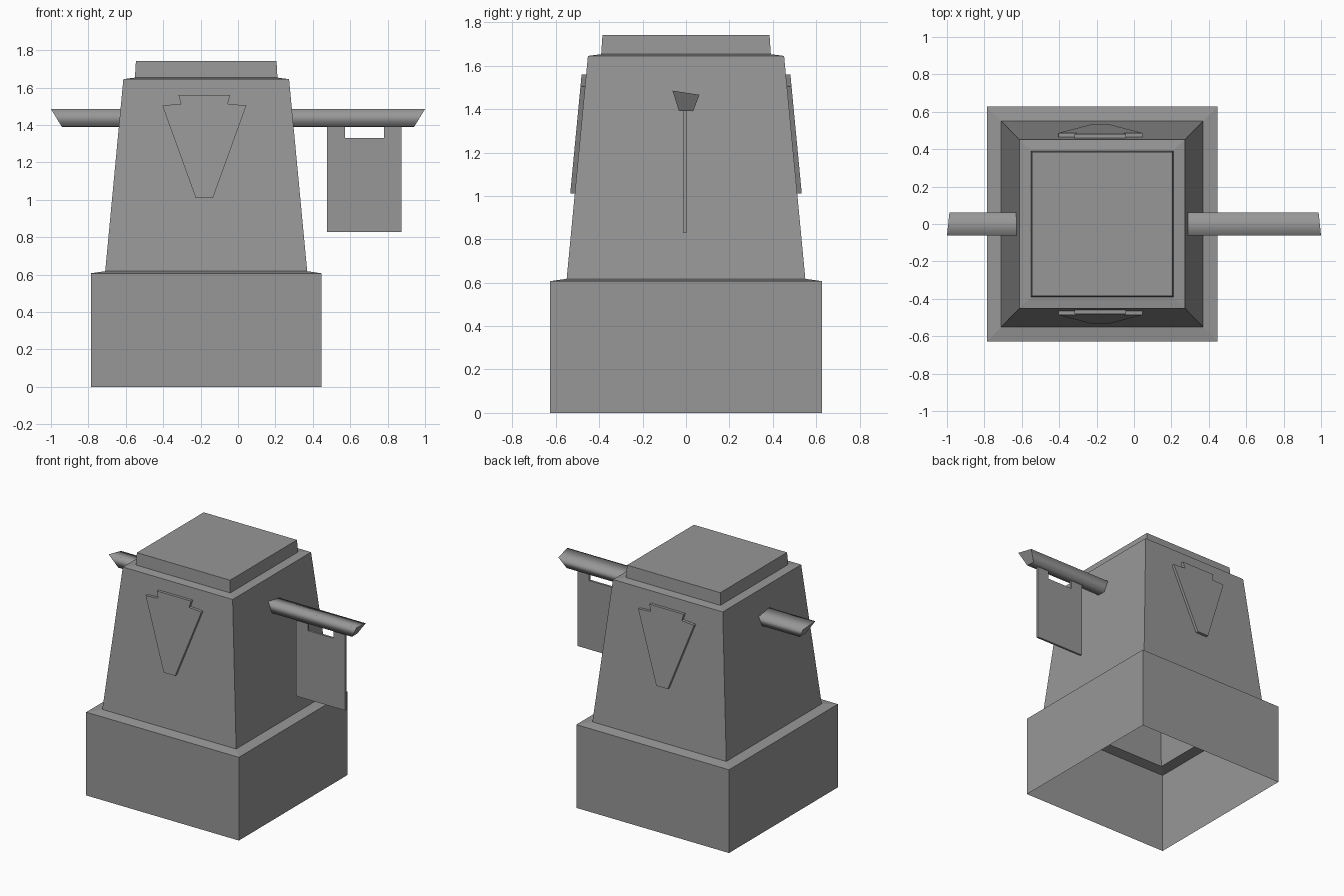
import bpy, bmesh

if "Cube" in bpy.data.objects:
    bpy.data.objects.remove(bpy.data.objects["Cube"])

CX = -0.170  # tower axis

# Dark grey stone for every part
stone = bpy.data.materials.new("dark_grey")
stone.diffuse_color = (.31, .31, .31, 1)
stone.use_nodes = True
stone.node_tree.nodes["Principled BSDF"].inputs["Base Color"].default_value = stone.diffuse_color


def make(name, bm, recalc=True):
    if recalc:
        bmesh.ops.recalc_face_normals(bm, faces=bm.faces[:])
    me = bpy.data.meshes.new(name)
    bm.to_mesh(me)
    bm.free()
    me.materials.append(stone)
    ob = bpy.data.objects.new(name, me)
    bpy.context.collection.objects.link(ob)
    return ob


def loft(name, rings, cap_start=True, cap_end=True):
    """Skin a list of equal-length point rings."""
    bm = bmesh.new()
    vs = [[bm.verts.new(p) for p in r] for r in rings]
    n = len(vs[0])
    for a, b in zip(vs, vs[1:]):
        for i in range(n):
            j = (i + 1) % n
            bm.faces.new((a[i], a[j], b[j], b[i]))
    if cap_start:
        bm.faces.new(vs[0][::-1])
    if cap_end:
        bm.faces.new(vs[-1])
    return make(name, bm, cap_start and cap_end)


# Tower shell: stepped, tapered, open underneath (z, half x, half y)
levels = [(0, .616, .627), (.607, .616, .627), (.618, .540, .550),
          (1.645, .443, .452), (1.653, .381, .391), (1.742, .376, .385)]
loft("tower", [[(CX + sx * hx, sy * hy, z) for sx, sy in
                ((-1, -1), (1, -1), (1, 1), (-1, 1))] for z, hx, hy in levels],
     cap_start=False)

# Keystone plaques lying on the sloped front and back walls
keystone = [(-.138, 1.56), (.138, 1.56), (.125, 1.512), (.225, 1.505),
            (.046, 1.01), (-.046, 1.01), (-.225, 1.505), (-.125, 1.512)]


def wall_y(z):
    return .550 - .098 * (z - .618) / 1.027


for side, name in ((-1, "front_plaque"), (1, "back_plaque")):
    loft(name, [[(CX - .01 + x, side * (wall_y(z) + off), z) for x, z in keystone]
                for off in (-.004, .021)])

# Sign pole through the tower, with slanted ends (y, z, half length)
section = [(-.062, 1.485), (.062, 1.466), (.033, 1.390), (-.033, 1.392)]
ends = [1.0, .987, .94, .943]
pole = loft("sign_pole", [[(s * e, y, z) for (y, z), e in zip(section, ends)]
                          for s in (-1, 1)])
for f in pole.data.polygons:
    f.use_smooth = len({pole.data.vertices[v].co.x > 0 for v in f.vertices}) > 1
for e in pole.data.edges:  # keep the end rims crisp
    a, b = (pole.data.vertices[v].co.x for v in e.vertices)
    e.use_edge_sharp = a * b > 0

# Hanging sign with two tabs at the top
outline = [(.477, .828), (.874, .828), (.874, 1.395), (.78, 1.395),
           (.78, 1.33), (.572, 1.33), (.572, 1.395), (.477, 1.395)]
loft("hanging_sign", [[(x, y, z) for x, z in outline] for y in (-.013, .003)])
